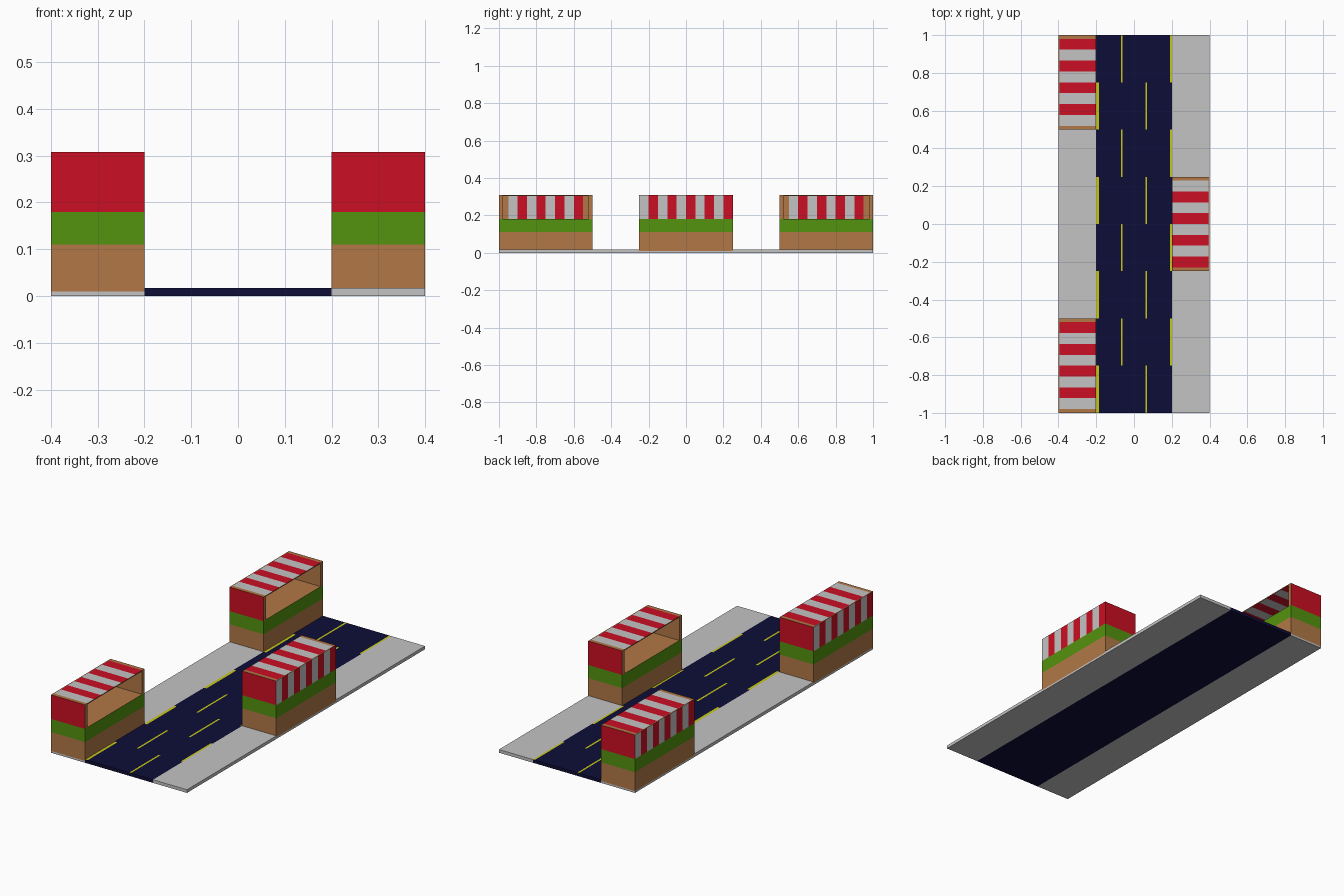
import bpy, bmesh
from mathutils import Vector

if "Cube" in bpy.data.objects:
    bpy.data.objects.remove(bpy.data.objects["Cube"])


def material(name, r, g, b):
    lin = [((c / 255 + 0.055) / 1.055) ** 2.4 if c > 10 else c / 255 / 12.92 for c in (r, g, b)]
    m = bpy.data.materials.new(name)
    m.diffuse_color = (*lin, 1)
    m.use_nodes = True
    m.node_tree.nodes["Principled BSDF"].inputs["Base Color"].default_value = m.diffuse_color
    return m


MATS = [material("navy asphalt", 13, 13, 56), material("yellow paint", 200, 200, 22),
        material("light grey", 196, 196, 196), material("tan wood", 178, 120, 71),
        material("green paint", 84, 147, 15), material("red paint", 203, 15, 35)]
NAVY, YELLOW, GREY, TAN, GREEN, RED = range(6)
AXES = [Vector((1, 0, 0)), Vector((0, 1, 0)), Vector((0, 0, 1))]


def box(name, lo, hi, rule, cuts=()):
    """Box from lo to hi, sliced at (axis, position) cuts, coloured by rule(centre, normal)."""
    bm = bmesh.new()
    bmesh.ops.create_cube(bm, size=1)
    for v in bm.verts:
        v.co = [lo[i] + (v.co[i] + 0.5) * (hi[i] - lo[i]) for i in range(3)]
    for axis, pos in cuts:
        bmesh.ops.bisect_plane(bm, geom=bm.verts[:] + bm.edges[:] + bm.faces[:], dist=1e-6,
                               plane_co=AXES[axis] * pos, plane_no=AXES[axis])
    bm.normal_update()
    for f in bm.faces:
        f.material_index = rule(f.calc_center_median(), f.normal)
    me = bpy.data.meshes.new(name)
    bm.to_mesh(me)
    bm.free()
    for m in MATS:
        me.materials.append(m)
    ob = bpy.data.objects.new(name, me)
    bpy.context.collection.objects.link(ob)
    return ob


# Road with lane dashes that alternate between rows
T = 0.017
LINES = {0: [(-0.07, -0.06), (0.19, 0.2)], 1: [(-0.2, -0.185), (0.06, 0.07)]}


def road_rule(c, n):
    row = int((1 - c.y) / 0.25) % 2
    painted = n.z > 0.5 and any(a < c.x < b for a, b in LINES[row])
    return YELLOW if painted else NAVY


road_cuts = [(0, x) for x in (-0.185, -0.07, -0.06, 0.06, 0.07, 0.19)]
road_cuts += [(1, -1 + 0.25 * i) for i in range(1, 8)]
box("road", (-0.2, -1, 0), (0.2, 1, T), road_rule, road_cuts)

# Sidewalks, lower where a stall is sunk in
BASE = 0.01
for side, x0, spans in (("left", -0.4, [(-1, -0.5, BASE), (-0.5, 0.5, T), (0.5, 1, BASE)]),
                        ("right", 0.2, [(-1, -0.25, T), (-0.25, 0.25, BASE), (0.25, 1, T)])):
    for i, (y0, y1, h) in enumerate(spans):
        box(f"{side}_sidewalk_{i + 1}", (x0, y0, 0), (x0 + 0.2, y1, h), lambda c, n: GREY)

# Market stall in local space: back at x = -0.1, open side at x = 0.1, y from -0.25 to 0.25
COUNTER, TOP, WALL, THIN = 0.18, 0.308, 0.02, 0.005


def counter_rule(c, n):
    return GREEN if c.z > 0.11 and abs(n.z) < 0.5 else TAN


def back_rule(c, n):
    if abs(n.y) > 0.5:
        return RED
    if abs(n.z) > 0.5 or (n.x > 0.5 and abs(c.y) > 0.2):
        return TAN
    return GREY if int((c.y + 0.25) / 0.05) % 2 else RED


def roof_rule(c, n):
    if abs(n.z) < 0.5:
        return TAN
    return RED if int((c.y + 0.23) / 0.0575) % 2 else GREY


def stall(name, x, y, angle):
    parts = [
        box(name + "_counter", (-0.1, -0.25, BASE), (0.1, 0.25, COUNTER), counter_rule, [(2, 0.11)]),
        box(name + "_back_wall", (-0.1, -0.25, COUNTER), (-0.1 + THIN, 0.25, TOP), back_rule,
            [(1, -0.25 + 0.05 * i) for i in range(1, 10)]),
        box(name + "_roof", (-0.1 + THIN, -0.23, TOP - THIN), (0.1, 0.23, TOP), roof_rule,
            [(1, -0.23 + 0.0575 * i) for i in range(1, 8)])]
    for s, end in ((-1, "front"), (1, "rear")):
        ys = sorted((s * 0.25, s * (0.25 - WALL)))
        parts.append(box(f"{name}_{end}_wall", (-0.1 + THIN, ys[0], COUNTER), (0.1, ys[1], TOP),
                         lambda c, n, s=s: RED if n.y * s > 0.5 else TAN))
    for p in parts:
        p.location = (x, y, 0)
        p.rotation_euler.z = angle


stall("left_front_stall", -0.3, -0.75, 0)
stall("left_rear_stall", -0.3, 0.75, 0)
stall("right_stall", 0.3, 0, 3.14159265)
